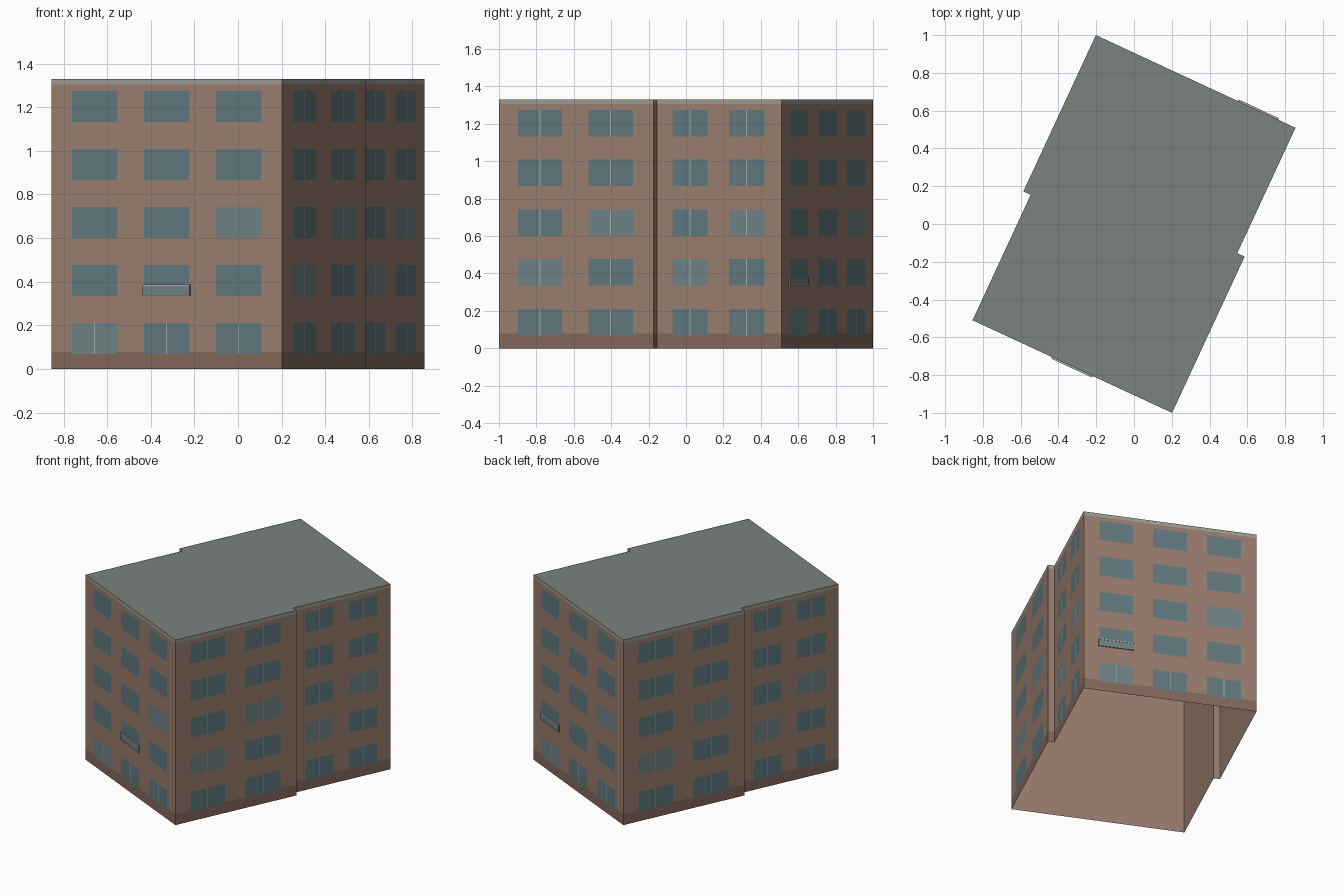
import bpy, math
from mathutils import Vector, Matrix

if "Cube" in bpy.data.objects:
    bpy.data.objects.remove(bpy.data.objects["Cube"])

H = 1.33
ROT = Matrix.Rotation(math.radians(-24.9), 3, 'Z')

# Footprint: one half, repeated by a half turn (counter-clockwise)
half = [(-0.561, -0.822), (0.604, -0.822), (0.604, 0.09), (0.561, 0.09)]
foot = [ROT @ Vector((x, y, 0)) for x, y in half + [(-x, -y) for x, y in half]]
N = len(foot)
FRONT, RIGHT_A, RIGHT_B, BACK, LEFT_A, LEFT_B = 0, 1, 3, 4, 5, 7


def material(name, rgb):
    m = bpy.data.materials.new(name)
    m.diffuse_color = (*rgb, 1)
    m.use_nodes = True
    m.node_tree.nodes["Principled BSDF"].inputs["Base Color"].default_value = m.diffuse_color
    return m


BRICK = material("brick", (0.32, 0.205, 0.155))
PLINTH = material("plinth", (0.23, 0.14, 0.107))
TRIM = material("trim", (0.34, 0.33, 0.30))
ROOF = material("roof_grey", (0.197, 0.223, 0.205))
GLASS = material("glass", (0.12, 0.19, 0.21))
PALE = material("pale_glass", (0.16, 0.225, 0.235))
FRAME = material("frame", (0.40, 0.42, 0.40))


def make(name, verts, faces, mat):
    me = bpy.data.meshes.new(name)
    me.from_pydata(verts, [], faces)
    me.materials.append(mat)
    ob = bpy.data.objects.new(name, me)
    bpy.context.collection.objects.link(ob)
    return ob


def wall_point(edge, s, z, off):
    """Point at fraction s along a wall, height z, pushed outward by off."""
    a, b = foot[edge], foot[(edge + 1) % N]
    d = (b - a).normalized()
    return a.lerp(b, s) + Vector((d.y, -d.x, 0)) * off + Vector((0, 0, z))


def panels(name, rects, off, mat):
    """Flat rectangles (edge, s0, s1, z0, z1) lying on the walls."""
    verts, faces = [], []
    for e, s0, s1, z0, z1 in rects:
        n = len(verts)
        verts += [wall_point(e, s, z, off)
                  for s, z in ((s0, z0), (s1, z0), (s1, z1), (s0, z1))]
        faces.append((n, n + 1, n + 2, n + 3))
    return make(name, verts, faces, mat)


def wall_box(name, e, s0, s1, z0, z1, depth, mat):
    verts = [wall_point(e, s, z, o) for o in (0, depth)
             for s, z in ((s0, z0), (s1, z0), (s1, z1), (s0, z1))]
    make(name, verts, [(4, 5, 6, 7), (0, 1, 5, 4), (1, 2, 6, 5),
                       (2, 3, 7, 6), (3, 0, 4, 7)], mat)


# Shell: open-bottomed walls, flat roof, plinth and roof trim bands
panels("walls", [(e, 0, 1, 0, H) for e in range(N)], 0, BRICK)
make("roof", [p + Vector((0, 0, H)) for p in foot], [tuple(range(N))], ROOF)
panels("plinth_band", [(e, 0, 1, 0, 0.078) for e in range(N)], 0.001, PLINTH)
panels("roof_trim", [(e, 0, 1, 1.305, H) for e in range(N)], 0.001, TRIM)

# Windows: columns as fractions of each wall, five floors
END_COLS = [(0.09, 0.285), (0.402, 0.598), (0.715, 0.91)]
SIDE_COLS = [(0.125, 0.408), (0.58, 0.866)]
FLOORS = [0.069 + 0.2658 * i for i in range(5)]
WIN_H = 0.142
pale_spots = {(FRONT, 2, 2), (FRONT, 0, 0), (BACK, 0, 0), (BACK, 2, 2),
              (RIGHT_A, 0, 1), (RIGHT_A, 1, 2), (RIGHT_B, 0, 1), (RIGHT_B, 1, 2),
              (LEFT_A, 0, 1), (LEFT_A, 1, 2), (LEFT_B, 0, 1), (LEFT_B, 1, 2)}
glass, pale, mullions = [], [], []
for e in (FRONT, RIGHT_A, RIGHT_B, BACK, LEFT_A, LEFT_B):
    is_end = e in (FRONT, BACK)
    length = (foot[(e + 1) % N] - foot[e]).length
    for c, (s0, s1) in enumerate(END_COLS if is_end else SIDE_COLS):
        for f, z in enumerate(FLOORS):
            (pale if (e, c, f) in pale_spots else glass).append(
                (e, s0, s1, z, z + WIN_H))
            if f == 0 or not is_end:
                mid, w = (s0 + s1) / 2, 0.0025 / length
                mullions.append((e, mid - w, mid + w, z, z + WIN_H))
panels("windows", glass, 0.002, GLASS)
panels("pale_windows", pale, 0.002, PALE)
panels("window_mullions", mullions, 0.003, FRAME)

# Shallow glazed balconies, one on each end wall
for label, e, col in (("front", FRONT, 1), ("back", BACK, 0)):
    s0, s1 = END_COLS[col][0] - 0.004, END_COLS[col][1] + 0.004
    wall_box(label + "_balcony_panel", e, s0, s1, 0.336, 0.384, 0.007, PALE)
    for part, z in (("lower", 0.334), ("upper", 0.381)):
        wall_box(f"{label}_balcony_{part}_rail", e, s0, s1, z, z + 0.006, 0.009, FRAME)
